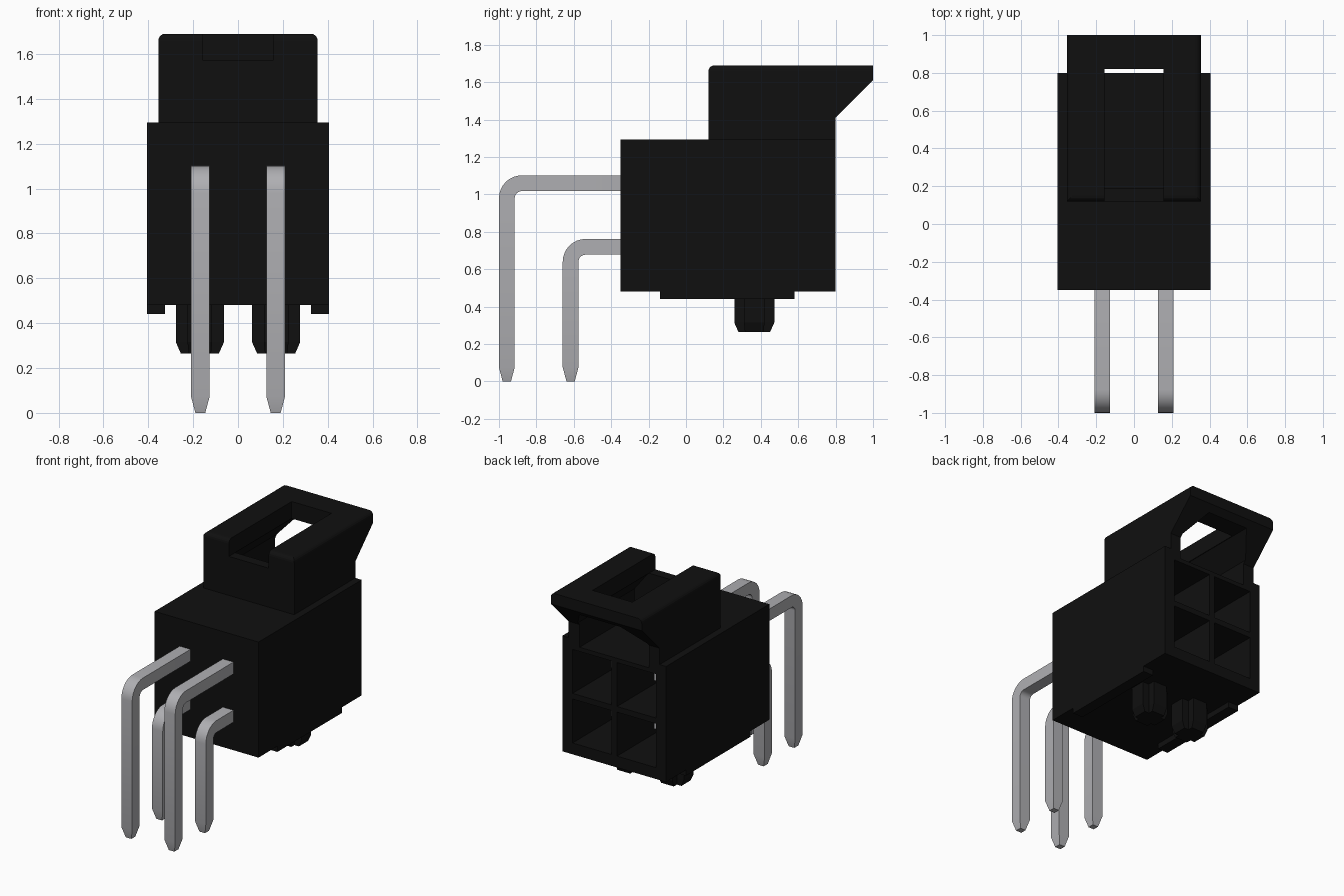
import bpy, bmesh, math

if "Cube" in bpy.data.objects:
    bpy.data.objects.remove(bpy.data.objects["Cube"])


def material(name, rgb):
    m = bpy.data.materials.new(name)
    m.diffuse_color = (*rgb, 1)
    m.use_nodes = True
    m.node_tree.nodes["Principled BSDF"].inputs["Base Color"].default_value = m.diffuse_color
    return m


BLACK = material("black plastic", (0.005, 0.005, 0.005))
METAL = material("tinned metal", (0.43, 0.43, 0.45))


def finish(name, bm, mat):
    bmesh.ops.recalc_face_normals(bm, faces=bm.faces)
    me = bpy.data.meshes.new(name)
    bm.to_mesh(me)
    bm.free()
    me.materials.append(mat)
    ob = bpy.data.objects.new(name, me)
    bpy.context.collection.objects.link(ob)
    return ob


def loft(name, rings, mat):
    """Skin a list of equal-length point rings and cap both ends."""
    bm = bmesh.new()
    rings = [[bm.verts.new(p) for p in r] for r in rings]
    n = len(rings[0])
    for a, b in zip(rings, rings[1:]):
        for i in range(n):
            bm.faces.new((a[i], a[(i + 1) % n], b[(i + 1) % n], b[i]))
    bm.faces.new(rings[0])
    bm.faces.new(rings[-1])
    return finish(name, bm, mat)


def prism(name, pts, axis, lo, hi, mat=BLACK):
    """Extrude a 2D profile along x (yz profile) or y (xz profile)."""
    place = {"x": lambda u, v, t: (t, u, v), "y": lambda u, v, t: (u, t, v)}[axis]
    return loft(name, [[place(u, v, t) for u, v in pts] for t in (lo, hi)], mat)


def rect(u0, u1, v0, v1):
    return [(u0, v0), (u1, v0), (u1, v1), (u0, v1)]


def cut(ob, cutters):
    for c in cutters:
        c.hide_render = True
        m = ob.modifiers.new("cut", "BOOLEAN")
        m.operation, m.solver, m.object = "DIFFERENCE", "EXACT", c
        bpy.context.view_layer.objects.active = ob
        bpy.ops.object.modifier_apply(modifier=m.name)
        bpy.data.objects.remove(c)


# Housing with a 2 x 2 grid of open cells at the back
body = prism("housing", rect(-0.35, 0.80, 0.48, 1.295), "x", -0.405, 0.405)
cutters = [prism("cell_cutter", rect(x0, x1, z0, z0 + 0.31), "y", -0.2, 0.9)
           for x0, x1 in ((-0.325, -0.022), (0.022, 0.325)) for z0 in (0.56, 0.91)]
cutters.append(prism("latch_floor_cutter", rect(-0.27, 0.27, 1.25, 1.4), "y", 0.19, 0.9))
cut(body, cutters)

# Latch hood with flared lip, rounded front and side edges
hood = prism("latch_hood", [(0.12, 1.295), (0.80, 1.295), (0.80, 1.41), (1.0, 1.61),
                            (1.0, 1.69), (0.12, 1.69)], "x", -0.355, 0.355)
bm = bmesh.new()
bm.from_mesh(hood.data)
edges = [e for e in bm.edges if all(v.co.z > 1.68 for v in e.verts)
         and not all(v.co.y > 0.9 for v in e.verts)]
bmesh.ops.bevel(bm, geom=edges, offset=0.03, segments=4, profile=0.5, affect="EDGES")
bm.to_mesh(hood.data)
bm.free()
cut(hood, [
    prism("cavity_cutter", [(-0.27, 1.2), (0.27, 1.2), (0.27, 1.43), (0.16, 1.57),
                            (-0.16, 1.57), (-0.27, 1.43)], "y", 0.19, 1.2),
    prism("slot_cutter", [(0, 1.57), (0.2, 1.57), (0.2, 1.5), (0.82, 1.5),
                          (0.82, 1.8), (0, 1.8)], "x", -0.155, 0.155)])

PIN_X = 0.168
for side, s in (("left", -1), ("right", 1)):
    # Standoff rib under the housing
    prism("standoff_rib_" + side, rect(-0.14, 0.58, 0.44, 0.485), "x",
          *sorted((s * 0.325, s * 0.405)))

    # Cross-shaped locating peg with tapered end
    def cross(z, r, w, cx=s * 0.17, cy=0.365):
        quarter = [(r, -w), (r, w), (w, w)]
        ring = []
        for k in range(4):
            c, d = round(math.cos(k * math.pi / 2)), round(math.sin(k * math.pi / 2))
            ring += [(cx + c * x - d * y, cy + d * x + c * y, z) for x, y in quarter]
        return ring
    loft("locating_peg_" + side, [cross(0.265, 0.085, 0.05), cross(0.315, 0.107, 0.055),
                                  cross(0.485, 0.107, 0.055)], BLACK)

    # Bent square pins: (row, centre height, centre y of the leg)
    for row, z, y in (("upper", 1.06, -0.958), ("lower", 0.72, -0.617)):
        h, r = 0.042, 0.08
        path = [(y, 0, 0, 0.022), (y, 0.075, 0, h)]
        for k in range(9):
            a = k / 8 * math.pi / 2
            path.append((y + r - r * math.cos(a), z - r + r * math.sin(a), a, h))
        path += [(0.51, z, math.pi / 2, h), (0.56, z, math.pi / 2, 0.025)]
        rings = []
        for py, pz, a, w in path:
            ny, nz = math.cos(a), -math.sin(a)
            rings.append([(s * PIN_X + i * w, py + j * w * ny, pz + j * w * nz)
                          for i, j in ((-1, -1), (1, -1), (1, 1), (-1, 1))])
        pin = loft(f"{row}_pin_{side}", rings, METAL)
        bpy.ops.object.select_all(action="DESELECT")
        pin.select_set(True)
        bpy.context.view_layer.objects.active = pin
        bpy.ops.object.shade_smooth_by_angle(angle=math.radians(20))
